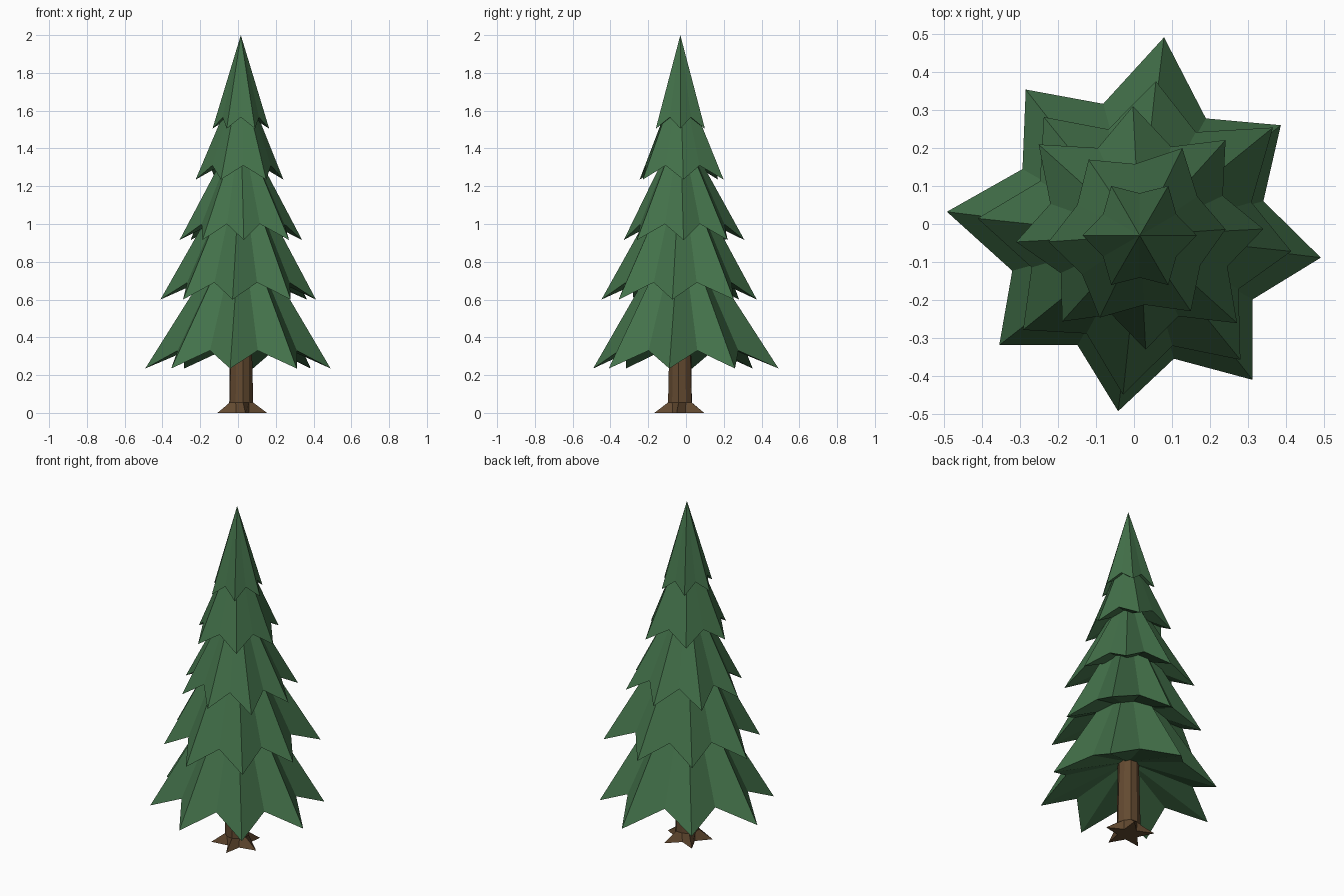
import bpy, bmesh, math

if "Cube" in bpy.data.objects:
    bpy.data.objects.remove(bpy.data.objects["Cube"])

CX, CY = 0.015, -0.03  # axis of the tree


def material(name, rgb):
    m = bpy.data.materials.new(name)
    m.diffuse_color = (*rgb, 1)
    m.use_nodes = True
    m.node_tree.nodes["Principled BSDF"].inputs["Base Color"].default_value = m.diffuse_color
    return m


GREEN = material("needle green", (0.056, 0.165, 0.068))
BROWN = material("bark brown", (0.125, 0.068, 0.03))


def polar(deg, r, z):
    a = math.radians(deg)
    return (CX + r * math.cos(a), CY + r * math.sin(a), z)


def finish(bm, name, mat):
    bmesh.ops.recalc_face_normals(bm, faces=bm.faces[:])
    me = bpy.data.meshes.new(name)
    bm.to_mesh(me)
    bm.free()
    me.materials.append(mat)
    ob = bpy.data.objects.new(name, me)
    bpy.context.collection.objects.link(ob)


def tier(name, phase, radii, tip_z, valley_z, valley_ratio, apex_z, under_z):
    """Star-edged cone with a shallow hollow underside."""
    bm = bmesh.new()
    n = len(radii)
    step = 360 / n
    rim = []
    for i, r in enumerate(radii):
        nxt = radii[(i + 1) % n]
        rim.append(bm.verts.new(polar(phase + i * step, r, tip_z)))
        rim.append(bm.verts.new(polar(phase + (i + 0.5) * step,
                                      (r + nxt) / 2 * valley_ratio, valley_z)))
    apex = bm.verts.new((CX, CY, apex_z))
    under = bm.verts.new((CX, CY, under_z))
    for a, b in zip(rim, rim[1:] + rim[:1]):
        bm.faces.new((a, b, apex))
        bm.faces.new((b, a, under))
    finish(bm, name, GREEN)


# Five tiers of branches, bottom to top
tier("branches_1", 38, [.47, .524, .486, .51, .468, .465, .481, .479],
     .235, .33, .71, 1.04, .45)
tier("branches_2", 39, [.45, .407, .40, .428, .394, .42, .42, .40],
     .60, .69, .72, 1.35, .79)
tier("branches_3", 48, [.337, .34, .357, .325, .304, .30, .344, .325],
     .915, 1.0, .73, 1.53, 1.08)
tier("branches_4", 4, [.226, .255, .24, .24, .24, .24],
     1.235, 1.31, .76, 1.80, 1.37)
tier("branches_top", 0, [.15] * 6, 1.505, 1.565, .74, 2.0, 1.6)

# Trunk: ten sides, every second base corner pulled out into a root
bm = bmesh.new()
rings = []
for z, r_even, r_odd in ((0, .14, .058), (.055, .066, .062), (.5, .056, .056)):
    rings.append([bm.verts.new(polar(-8 + 36 * i, r_odd if i % 2 else r_even, z))
                  for i in range(10)])
for lo, hi in zip(rings, rings[1:]):
    for i in range(10):
        j = (i + 1) % 10
        bm.faces.new((lo[i], lo[j], hi[j], hi[i]))
bm.faces.new(rings[0][::-1])
bm.faces.new(rings[-1])
finish(bm, "trunk", BROWN)
